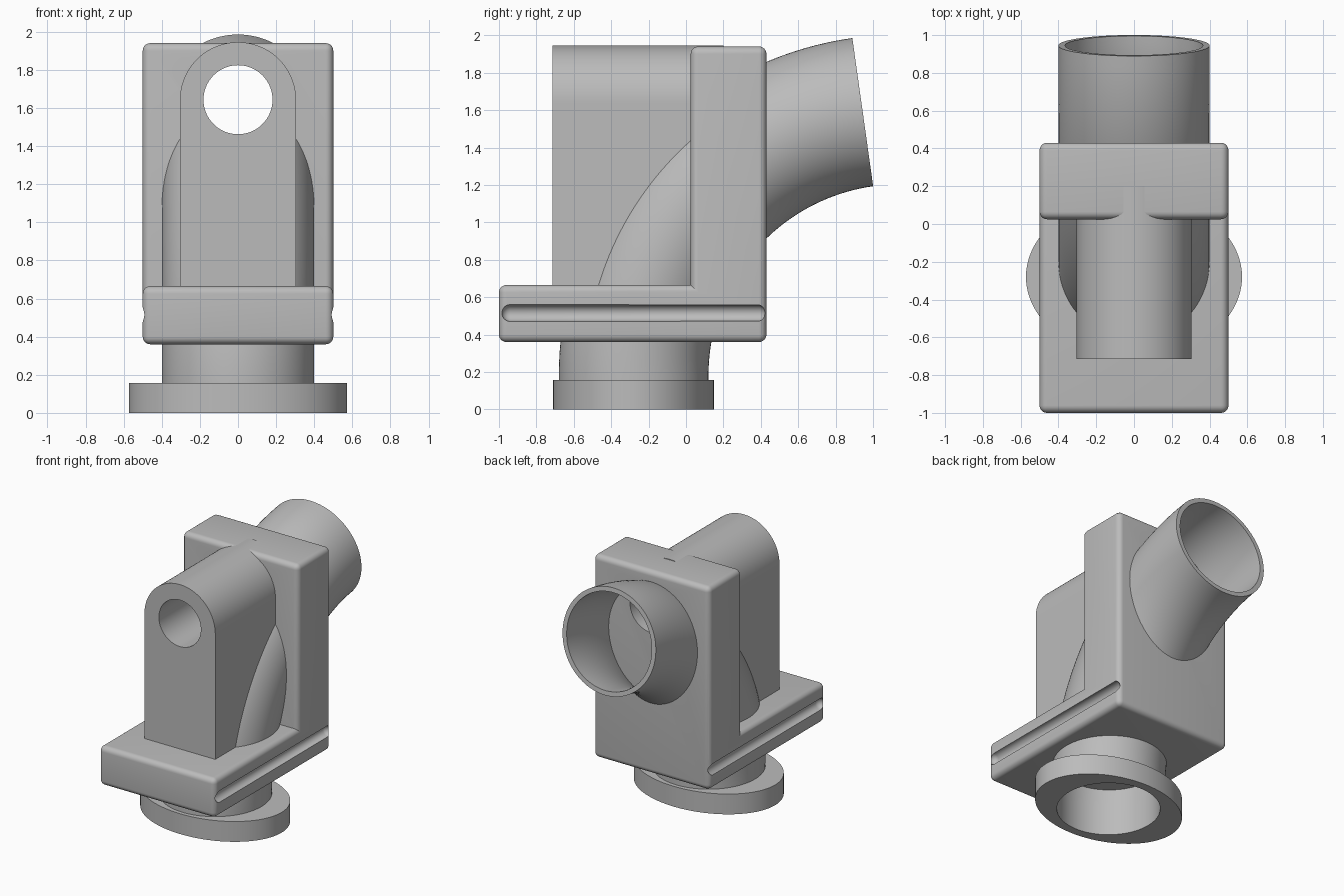
import bpy, bmesh, math
from mathutils import Vector

cube = bpy.data.objects.get("Cube")
if cube:
    bpy.data.objects.remove(cube)

# One plain grey for the whole casting
grey = bpy.data.materials.new("plain_grey")
GREY = (0.5, 0.5, 0.5, 1)
grey.use_nodes = True
grey.diffuse_color = GREY
grey.node_tree.nodes["Principled BSDF"].inputs["Base Color"].default_value = GREY

SIDES = 96
OUTER, BORE = 0.4, 0.365
PIPE_Y = -0.28


def finish(name, bm):
    bmesh.ops.recalc_face_normals(bm, faces=bm.faces)
    mesh = bpy.data.meshes.new(name)
    bm.to_mesh(mesh)
    bm.free()
    mesh.materials.append(grey)
    ob = bpy.data.objects.new(name, mesh)
    bpy.context.collection.objects.link(ob)
    return ob


def prism(name, points, shift, bevel=0):
    """Extrude a closed outline; bevel rounds the convex edges only."""
    bm = bmesh.new()
    face = bm.faces.new([bm.verts.new(p) for p in points])
    out = bmesh.ops.extrude_face_region(bm, geom=[face])
    moved = [v for v in out["geom"] if isinstance(v, bmesh.types.BMVert)]
    bmesh.ops.translate(bm, vec=shift, verts=moved)
    bmesh.ops.recalc_face_normals(bm, faces=bm.faces)
    if bevel:
        edges = [e for e in bm.edges if e.calc_face_angle_signed() > 0.1]
        bmesh.ops.bevel(bm, geom=edges, offset=bevel, segments=6,
                        profile=0.5, affect='EDGES')
    return finish(name, bm)


def ellipse(rx, ry, y, z):
    turns = [math.tau * i / SIDES for i in range(SIDES)]
    return [(rx * math.cos(a), y + ry * math.sin(a), z) for a in turns]


def loft(name, rings, hollow=False):
    """Skin a run of equal rings, closing it with caps or into a loop."""
    bm = bmesh.new()
    rows = [[bm.verts.new(p) for p in ring] for ring in rings]
    pairs = list(zip(rows, rows[1:]))
    if hollow:
        pairs.append((rows[-1], rows[0]))
    else:
        bm.faces.new(rows[0])
        bm.faces.new(rows[-1])
    for a, b in pairs:
        for i in range(SIDES):
            j = (i + 1) % SIDES
            bm.faces.new((a[i], a[j], b[j], b[i]))
    return finish(name, bm)


def cut(target, cutter):
    mod = target.modifiers.new("cut", 'BOOLEAN')
    mod.operation = 'DIFFERENCE'
    mod.solver = 'EXACT'
    mod.object = cutter
    bpy.context.view_layer.objects.active = target
    bpy.ops.object.modifier_apply(modifier=mod.name)


# L-shaped body: base slab and upright plate with rounded edges
profile = [(-1, 0.36), (0.43, 0.36), (0.43, 1.94), (0.025, 1.94),
           (0.025, 0.665), (-1, 0.665)]
body = prism("body", [(-0.5, y, z) for y, z in profile], (1, 0, 0), 0.04)

# Arched block standing on the base
arch = [(-0.305, 0.5), (0.305, 0.5)]
for i in range(49):
    a = math.pi * i / 48
    arch.append((0.305 * math.cos(a), 1.64 + 0.305 * math.sin(a)))
block = prism("arched_block", [(x, -0.715, z) for x, z in arch], (0, 0.915, 0))

# Curved pipe, swept from the flange up and out through the back
BEND, BEND_Z = 1.423, 0.18


def pipe_rings(radius):
    rings = [ellipse(radius, radius, PIPE_Y, 0.15)]
    for i in range(41):
        t = math.radians(82) * i / 40
        ring = []
        for x, d, _ in ellipse(radius, radius, 0, 0):
            r = BEND - d
            ring.append((x, PIPE_Y + BEND - r * math.cos(t),
                         BEND_Z + r * math.sin(t)))
        rings.append(ring)
    return rings


pipe = loft("curved_pipe", pipe_rings(OUTER) + pipe_rings(BORE)[::-1], True)

# Oval foot flange with a round bore
flange = loft("foot_flange", [
    ellipse(0.572, 0.43, PIPE_Y, 0), ellipse(0.572, 0.43, PIPE_Y, 0.158),
    ellipse(BORE, BORE, PIPE_Y, 0.158), ellipse(BORE, BORE, PIPE_Y, 0)], True)

# Round hole through the block and the upright plate
drill = loft("drill", [[(x, y, 1.643 + z) for x, z, _ in
                        ellipse(0.181, 0.181, 0, 0)] for y in (-1.1, 0.46)])
drill.hide_render = True
for part in (body, block, pipe):
    cut(part, drill)
bpy.data.objects.remove(drill)

# Round-ended groove along each side of the base
for x in (-0.5, 0.5):
    bm = bmesh.new()
    bmesh.ops.create_uvsphere(bm, u_segments=24, v_segments=12, radius=0.045)
    bmesh.ops.rotate(bm, verts=bm.verts, cent=(0, 0, 0),
                     matrix=Vector((0, 0, 1)).rotation_difference(
                         Vector((0, 1, 0))).to_matrix())
    for v in bm.verts:
        end = 0.66 if v.co.y > 0.001 else -0.66
        v.co += Vector((x, end - 0.28, 0.515))
    groove = finish("groove_cutter", bm)
    groove.hide_render = True
    cut(body, groove)
    bpy.data.objects.remove(groove)

# Smooth curved faces, keep edges sharp
for part in (body, block, pipe, flange):
    bpy.ops.object.select_all(action='DESELECT')
    part.select_set(True)
    bpy.context.view_layer.objects.active = part
    bpy.ops.object.shade_smooth_by_angle(angle=math.radians(30))
